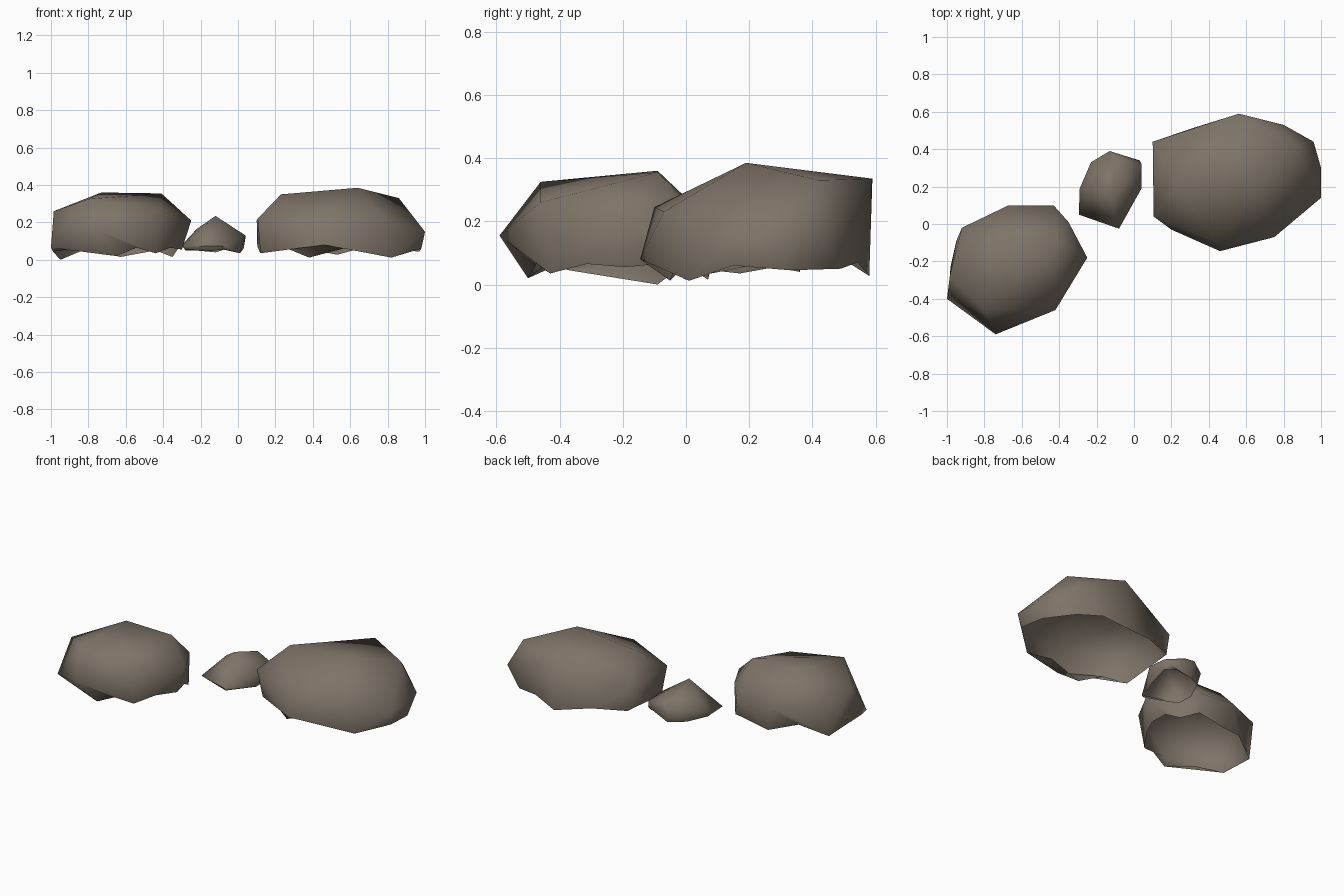
import bpy
import bmesh
from mathutils import Vector

stone = bpy.data.materials.new("grey_brown_stone")
stone.diffuse_color = (0.21, 0.175, 0.138, 1)


def rock(name, body, base, notch_z, min_edge):
    """Faceted boulder shell: hull of body and base points, open and jagged below."""
    bm = bmesh.new()
    for p in body + base:
        bm.verts.new(p)
    base_set = [Vector(p) for p in base]

    def is_base(v):
        return any((v.co - b).length < 1e-4 for b in base_set)

    bmesh.ops.convex_hull(bm, input=bm.verts[:])
    bmesh.ops.delete(bm, geom=[v for v in bm.verts if not v.link_faces], context='VERTS')
    bmesh.ops.recalc_face_normals(bm, faces=bm.faces[:])

    # open underside
    under = [f for f in bm.faces if all(is_base(v) for v in f.verts)]
    bmesh.ops.delete(bm, geom=under, context='FACES')

    # notches between the low points of the rim
    centre = sum(base_set, Vector()) / len(base_set)
    rim = [e for e in bm.edges if e.is_boundary and e.calc_length() > min_edge]
    new = bmesh.ops.bisect_edges(bm, edges=rim, cuts=1)["geom_split"]
    for v in new:
        if isinstance(v, bmesh.types.BMVert) and not is_base(v):
            out = v.co - centre
            if any(e.is_boundary for e in v.link_edges) and len(v.link_edges) == 2:
                v.co.x += out.x * 0.03
                v.co.y += out.y * 0.03
                v.co.z = max(v.co.z, notch_z)
    bmesh.ops.triangulate(bm, faces=[f for f in bm.faces if len(f.verts) > 3])

    mesh = bpy.data.meshes.new(name)
    bm.to_mesh(mesh)
    bm.free()
    mesh.materials.append(stone)
    mesh.polygons.foreach_set("use_smooth", [True] * len(mesh.polygons))
    obj = bpy.data.objects.new(name, mesh)
    bpy.context.collection.objects.link(obj)
    return obj


# left boulder
rock("left_boulder",
     [(-0.73, -0.09, 0.36), (-0.41, -0.09, 0.355), (-0.42, -0.46, 0.26),
      (-0.80, -0.46, 0.325), (-0.985, -0.28, 0.26), (-1.0, -0.40, 0.065),
      (-0.74, -0.59, 0.155), (-0.25, -0.18, 0.21), (-0.35, 0.01, 0.22),
      (-0.43, 0.10, 0.16), (-0.67, 0.10, 0.18), (-0.92, -0.02, 0.20)],
     [(-0.95, -0.09, 0.0), (-0.99, -0.37, 0.045), (-0.65, -0.50, 0.02),
      (-0.44, -0.43, 0.035), (-0.30, -0.19, 0.055), (-0.35, 0.0, 0.015),
      (-0.44, 0.07, 0.05), (-0.63, 0.07, 0.015)],
     0.065, 0.2)

# right boulder
rock("right_boulder",
     [(0.64, 0.19, 0.385), (0.23, 0.20, 0.35), (0.56, 0.59, 0.335),
      (0.86, 0.42, 0.33), (0.96, 0.44, 0.15), (0.80, 0.53, 0.25),
      (1.0, 0.30, 0.15), (1.0, 0.14, 0.15), (0.75, -0.07, 0.23),
      (0.44, -0.10, 0.245), (0.46, -0.145, 0.08), (0.20, -0.03, 0.20),
      (0.105, 0.04, 0.22), (0.10, 0.44, 0.21)],
     [(0.12, 0.08, 0.035), (0.38, -0.05, 0.012), (0.82, 0.01, 0.012),
      (0.98, 0.15, 0.06), (0.97, 0.33, 0.045), (0.84, 0.49, 0.05),
      (0.53, 0.58, 0.027), (0.115, 0.43, 0.075)],
     0.07, 0.25)

# small stone between the boulders
rock("small_stone",
     [(-0.12, 0.14, 0.235), (-0.22, 0.20, 0.165), (-0.13, 0.39, 0.14),
      (-0.10, 0.34, 0.17), (0.03, 0.34, 0.09), (0.04, 0.19, 0.13),
      (0.04, 0.32, 0.12), (-0.23, 0.33, 0.12), (-0.29, 0.19, 0.09),
      (-0.295, 0.05, 0.07), (-0.08, -0.025, 0.075)],
     [(-0.28, 0.07, 0.055), (-0.17, 0.04, 0.045), (-0.08, -0.01, 0.055),
      (0.01, 0.17, 0.035), (0.03, 0.31, 0.06), (-0.12, 0.36, 0.04),
      (-0.22, 0.31, 0.05), (-0.28, 0.18, 0.05)],
     0.07, 0.15)

# keep only the strongest creases sharp
for o in bpy.context.scene.objects:
    o.select_set(True)
    bpy.context.view_layer.objects.active = o
bpy.ops.object.shade_smooth_by_angle(angle=1.2)
